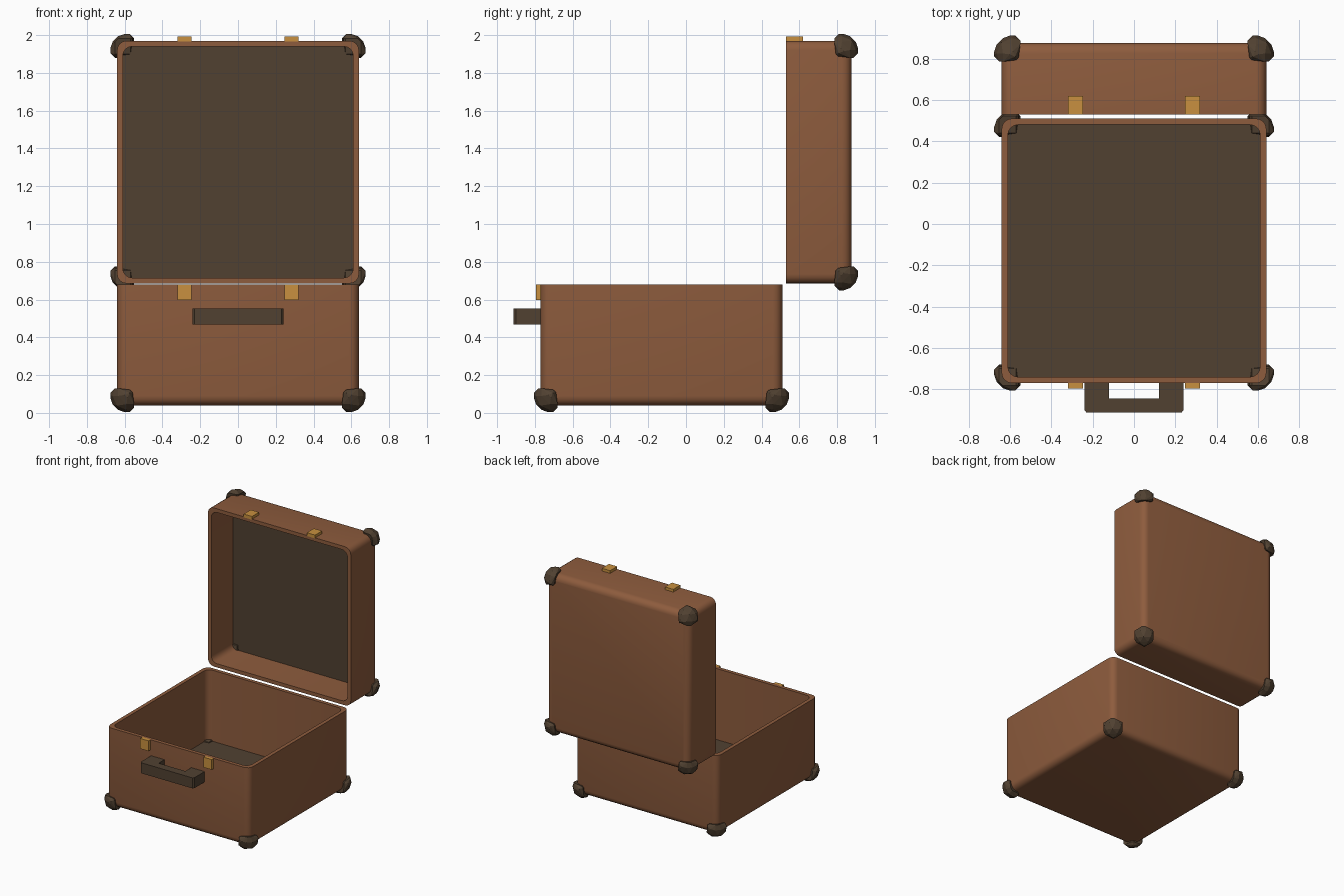
import bpy, bmesh, math
from itertools import permutations
from mathutils import Matrix, Vector

if "Cube" in bpy.data.objects:
    bpy.data.objects.remove(bpy.data.objects["Cube"])


def material(name, rgb):
    m = bpy.data.materials.new(name)
    m.diffuse_color = (*rgb, 1)
    m.use_nodes = True
    m.node_tree.nodes["Principled BSDF"].inputs["Base Color"].default_value = m.diffuse_color
    return m


LEATHER = material("leather", (0.27, 0.107, 0.047))
DARK = material("dark_trim", (0.082, 0.053, 0.031))
BRASS = material("brass", (0.58, 0.28, 0.05))


def finish(bm, name, mat, matrix=Matrix(), smooth=None):
    bmesh.ops.remove_doubles(bm, verts=bm.verts, dist=1e-5)
    bmesh.ops.transform(bm, matrix=matrix, verts=bm.verts)
    bmesh.ops.recalc_face_normals(bm, faces=bm.faces)
    me = bpy.data.meshes.new(name)
    bm.to_mesh(me)
    bm.free()
    ob = bpy.data.objects.new(name, me)
    bpy.context.collection.objects.link(ob)
    me.materials.append(mat)
    if smooth:
        bpy.ops.object.select_all(action='DESELECT')
        ob.select_set(True)
        bpy.context.view_layer.objects.active = ob
        bpy.ops.object.shade_smooth_by_angle(angle=math.radians(smooth))
    return ob


def ring(bm, hx, hy, r, z, seg=4):
    pts = []
    for k, (sx, sy) in enumerate([(1, 1), (-1, 1), (-1, -1), (1, -1)]):
        for i in range(seg + 1):
            a = math.pi / 2 * (k + i / seg)
            pts.append(bm.verts.new((sx * (hx - r) + r * math.cos(a),
                                     sy * (hy - r) + r * math.sin(a), z)))
    return pts


def loft(rings, bm):
    for a, b in zip(rings, rings[1:]):
        n = len(a)
        for i in range(n):
            bm.faces.new((a[i], a[(i + 1) % n], b[(i + 1) % n], b[i]))
    bm.faces.new(rings[0])
    bm.faces.new(rings[-1])


R, WALL = 0.05, 0.03


# Open tray with rounded outer edges
def tray(name, hx, hy, depth, matrix):
    bm = bmesh.new()
    rings = []
    for i in range(5):
        a = math.pi / 2 * i / 4
        inset = R * (1 - math.sin(a)) * 0.98
        rings.append(ring(bm, hx - inset, hy - inset, R - inset, R * (1 - math.cos(a))))
    rings.append(ring(bm, hx, hy, R, depth))
    rings.append(ring(bm, hx - WALL, hy - WALL, R, depth))
    rings.append(ring(bm, hx - WALL, hy - WALL, R, 0.045))
    loft(rings, bm)
    finish(bm, name + "_shell", LEATHER, matrix, 35)
    # Dark lining panel
    bm = bmesh.new()
    loft([ring(bm, hx - WALL, hy - WALL, R, z) for z in (0.044, 0.065)], bm)
    finish(bm, name + "_lining", DARK, matrix, 35)
    # Corner guards, convex faceted pieces bulging outward
    seeds = [(.036, -.066, -.066), (.036, -.04, -.055), (.024, -.006, -.05),
             (.012, -.006, -.09), (.012, -.07, -.082), (.002, .002, .002),
             (-.07, -.07, -.07)]
    for sx in (-1, 1):
        for sy in (-1, 1):
            bm = bmesh.new()
            for p in {q for s in seeds for q in permutations(s)}:
                bm.verts.new((sx * (hx + p[0]), sy * (hy + p[1]), -p[2]))
            res = bmesh.ops.convex_hull(bm, input=bm.verts)
            junk = [v for v in res["geom_interior"] if isinstance(v, bmesh.types.BMVert)]
            bmesh.ops.delete(bm, geom=junk, context='VERTS')
            side = ("left", "right")[sx > 0] + ("_a", "_b")[sy > 0]
            finish(bm, f"{name}_corner_{side}", DARK, matrix)


tray("base", 0.64, 0.64, 0.64, Matrix.Translation((0, -0.13, 0.04)))
tray("lid", 0.64, 0.6425, 0.345,
     Matrix.Translation((0, 0.875, 1.3275)) @ Matrix.Rotation(math.pi / 2, 4, 'X'))


def box(name, lo, hi, mat):
    lo, hi = Vector(lo), Vector(hi)
    bm = bmesh.new()
    bmesh.ops.create_cube(bm, size=1)
    for v in bm.verts:
        v.co = Vector([(lo[i] + hi[i]) / 2 + v.co[i] * (hi[i] - lo[i]) for i in range(3)])
    return finish(bm, name, mat)


# Latches
for side, x in (("left", -0.283), ("right", 0.283)):
    box("base_latch_" + side, (x - .037, -.795, .597), (x + .037, -.765, .68), BRASS)
    box("lid_latch_" + side, (x - .037, .53, 1.965), (x + .037, .62, 1.992), BRASS)

# Handle: U profile extruded upward
outline = [(-.24, -.765), (-.24, -.9), (-.23, -.912), (.23, -.912), (.24, -.9), (.24, -.765),
           (.12, -.765), (.12, -.845), (-.12, -.845), (-.12, -.765)]
bm = bmesh.new()
face = bm.faces.new([bm.verts.new((x, y, .467)) for x, y in outline])
ext = bmesh.ops.extrude_face_region(bm, geom=[face], use_keep_orig=True)
bmesh.ops.translate(bm, vec=(0, 0, .085),
                    verts=[g for g in ext["geom"] if isinstance(g, bmesh.types.BMVert)])
finish(bm, "handle", DARK)
